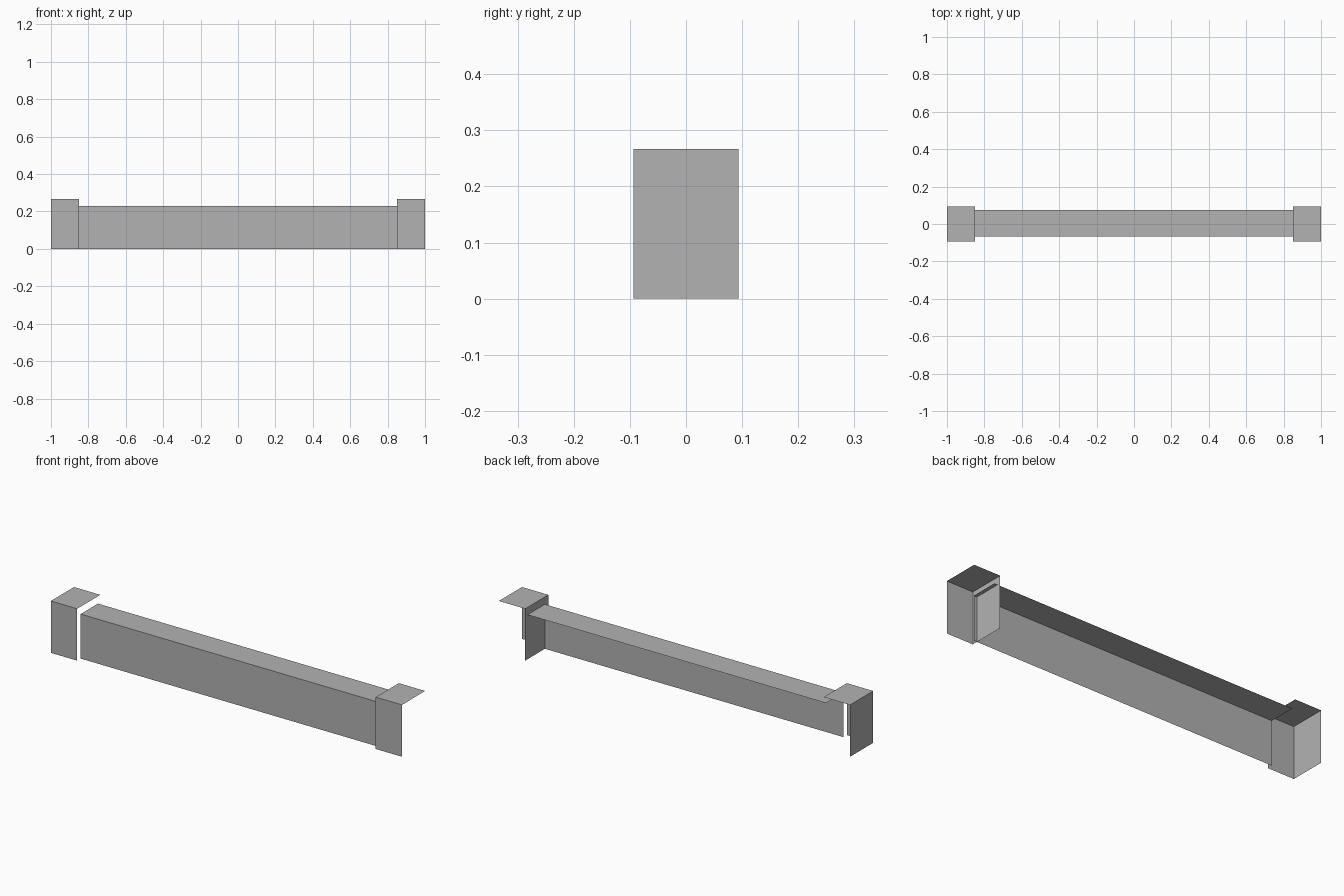
import bpy
import bmesh

cube = bpy.data.objects.get("Cube")
if cube:
    bpy.data.objects.remove(cube, do_unlink=True)

grey = bpy.data.materials.new("plain grey")
grey.use_nodes = True
colour = (0.448, 0.448, 0.448, 1)
grey.diffuse_color = colour
grey.node_tree.nodes["Principled BSDF"].inputs["Base Color"].default_value = colour


def open_box(name, low, high, sides):
    """Box shell that keeps only the faces pointing along the given axes."""
    bm = bmesh.new()
    bmesh.ops.create_cube(bm, size=1)
    for v in bm.verts:
        v.co = [a + (c + 0.5) * (b - a) for a, b, c in zip(low, high, v.co)]
    bm.normal_update()
    directions = {"front": (0, -1, 0), "top": (0, 0, 1), "right": (-1, 0, 0)}
    kept = [directions[s] for s in sides]
    unwanted = [f for f in bm.faces
                if not any(f.normal.dot(d) > 0.9 for d in kept)]
    bmesh.ops.delete(bm, geom=unwanted, context="FACES")
    mesh = bpy.data.meshes.new(name)
    bm.to_mesh(mesh)
    bm.free()
    mesh.materials.append(grey)
    obj = bpy.data.objects.new(name, mesh)
    bpy.context.collection.objects.link(obj)
    return obj


# End posts: identical shells, open at the back, bottom and left
for name, x in (("right_post", -1.0), ("left_post", 0.85)):
    open_box(name, (x, -0.094, 0), (x + 0.15, 0.094, 0.267),
             ("front", "top", "right"))

# Long rail: front panel and top ledge, its left end tucked into the post
open_box("rail", (-0.85, -0.066, 0), (0.868, 0.075, 0.229), ("front", "top"))
